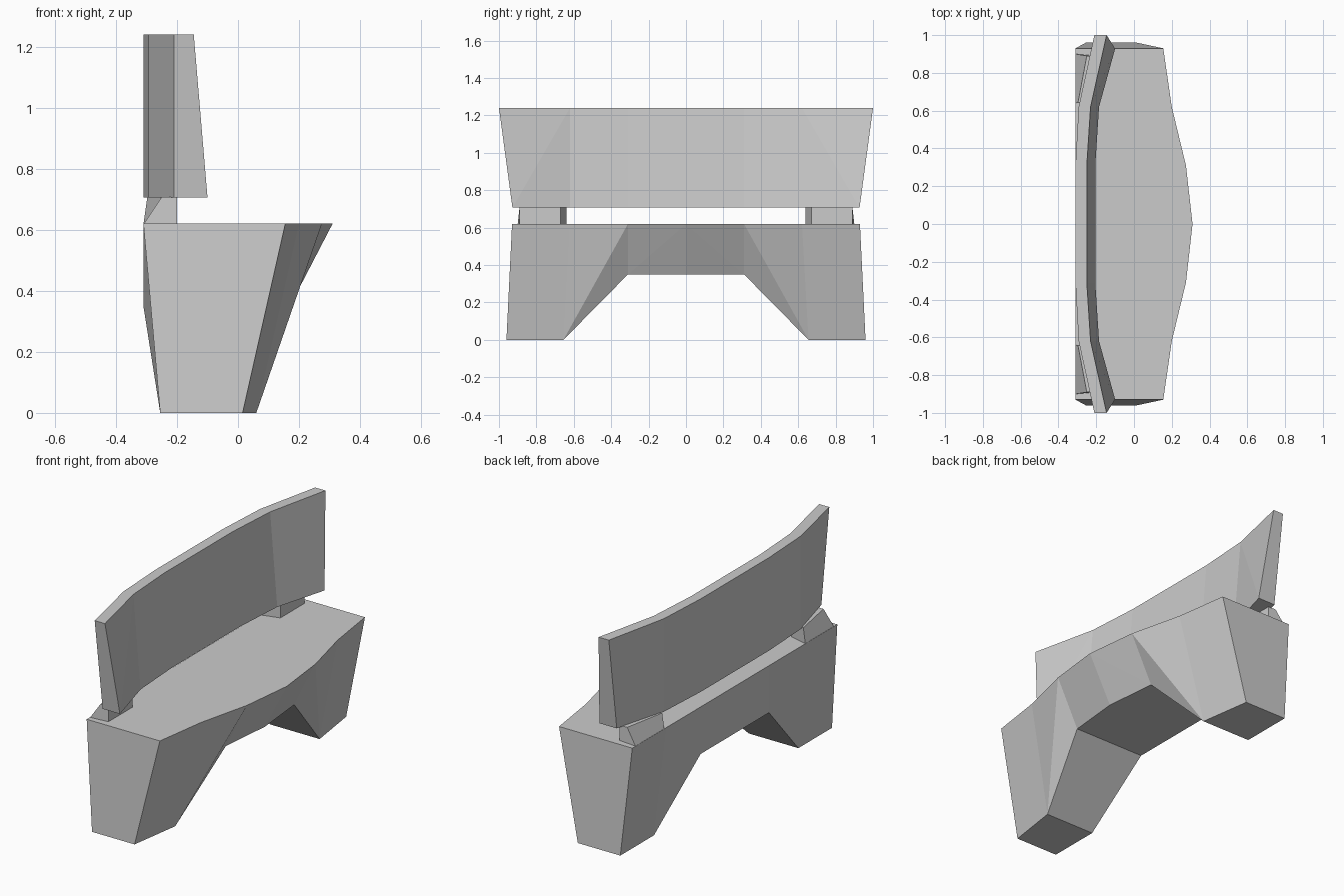
import bpy, bmesh

cube = bpy.data.objects.get("Cube")
if cube:
    bpy.data.objects.remove(cube, do_unlink=True)

stone = bpy.data.materials.new("grey_stone")
stone.use_nodes = True
colour = (0.6, 0.6, 0.6, 1)
stone.diffuse_color = colour
stone.node_tree.nodes["Principled BSDF"].inputs["Base Color"].default_value = colour


def mirrored(half):
    """Add the sections on the -y side to those from the middle to +y."""
    flip = [[(x, -y, z) for x, y, z in ring] for ring in half if ring[0][1] > 0]
    return flip[::-1] + half


def loft(name, rings):
    """Skin four-cornered sections: top back, top front, bottom front, bottom back."""
    bm = bmesh.new()
    loops = [[bm.verts.new(p) for p in ring] for ring in rings]
    for a, b in zip(loops, loops[1:]):
        for i in range(4):
            j = (i + 1) % 4
            quad = [a[i], a[j], b[j], b[i]]
            if i == 1:
                # Split the front so that the crease runs from the foot to the middle
                if a[0].co.y + b[0].co.y > 0:
                    bm.faces.new((a[1], a[2], b[2]))
                    bm.faces.new((a[1], b[2], b[1]))
                else:
                    bm.faces.new((a[1], a[2], b[1]))
                    bm.faces.new((a[2], b[2], b[1]))
            else:
                bm.faces.new(quad)
    bm.faces.new(loops[0])
    bm.faces.new(loops[-1])
    bmesh.ops.recalc_face_normals(bm, faces=bm.faces)
    mesh = bpy.data.meshes.new(name)
    bm.to_mesh(mesh)
    bm.free()
    mesh.materials.append(stone)
    obj = bpy.data.objects.new(name, mesh)
    bpy.context.collection.objects.link(obj)
    return obj


# Bench base: bowed seat, arched underside and tapered feet
# top y, seat front x, bottom y, bottom front x, bottom back x, bottom z
base = [
    (0, 0.31, 0, 0.17, -0.31, 0.35),
    (0.31, 0.275, 0.31, 0.14, -0.31, 0.35),
    (0.62, 0.20, 0.655, 0.06, -0.255, 0),
    (0.93, 0.155, 0.96, 0.015, -0.255, 0),
]
seat_z = 0.62
loft("bench_base", mirrored([
    [(-0.31, ty, seat_z), (fx, ty, seat_z), (bfx, by, bz), (bbx, by, bz)]
    for ty, fx, by, bfx, bbx, bz in base]))

# Curved backrest, thicker at the bottom and flared at the ends
# top y, bottom y, back x, top front x
back = [
    (0.31, 0.31, -0.31, -0.25),
    (0.62, 0.62, -0.293, -0.23),
    (1.0, 0.928, -0.21, -0.145),
]
loft("backrest", mirrored([
    [(bx, ty, 1.24), (fx, ty, 1.24), (fx + 0.045, by, 0.706), (bx, by, 0.706)]
    for ty, by, bx, fx in back]))

# Wedge supports between the seat and the backrest
for side, label in ((1, "left"), (-1, "right")):
    loft(label + "_support", [
        [(-0.297, side * 0.64, 0.708), (-0.20, side * 0.67, 0.708),
         (-0.20, side * 0.67, 0.618), (-0.31, side * 0.64, 0.618)],
        [(-0.25, side * 0.89, 0.708), (-0.20, side * 0.89, 0.708),
         (-0.20, side * 0.89, 0.618), (-0.31, side * 0.90, 0.618)],
    ])
